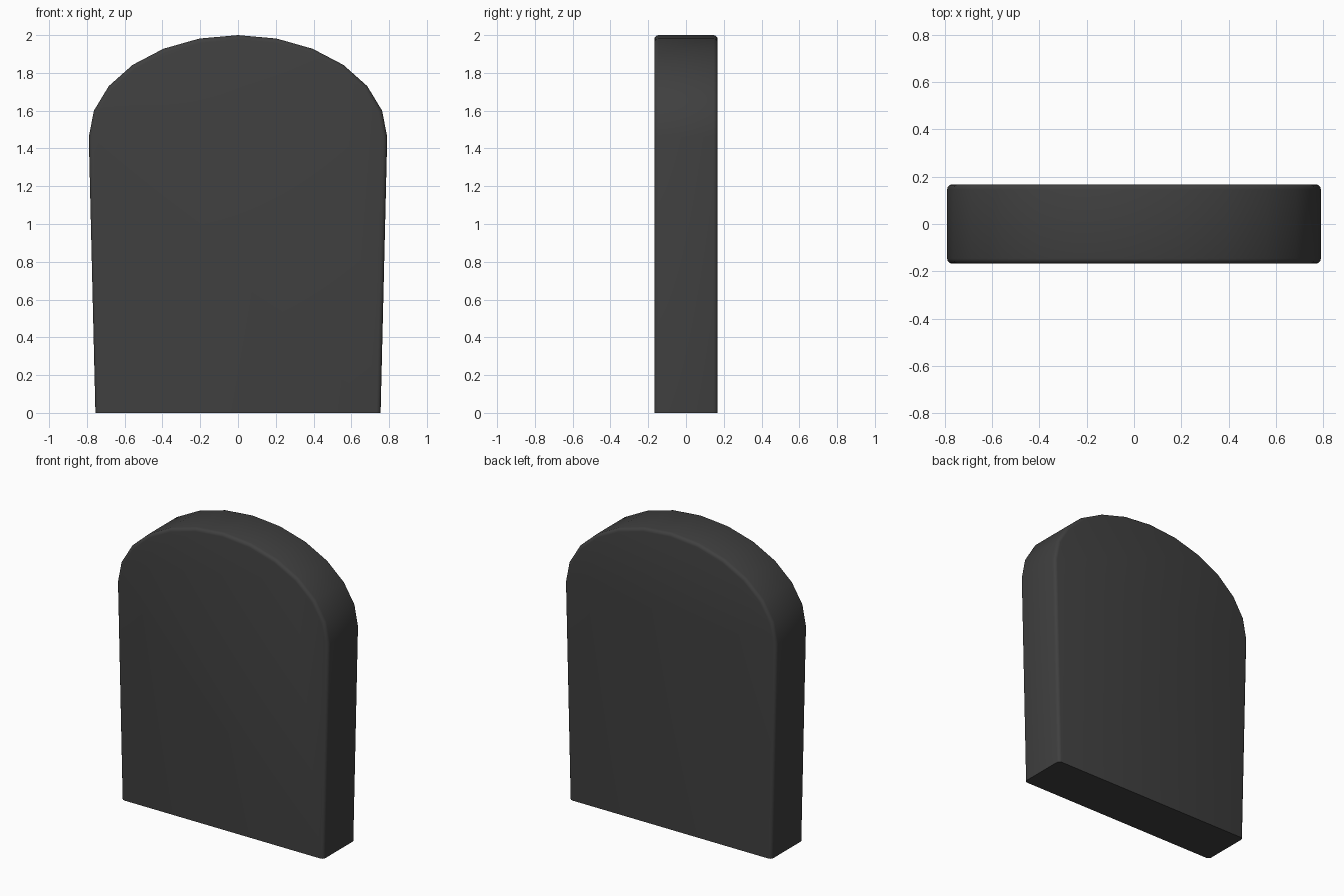
import bpy, bmesh, math

if "Cube" in bpy.data.objects:
    bpy.data.objects.remove(bpy.data.objects["Cube"])

HALF_DEPTH = 0.168

# Outline: tapered sides and a half-ellipse top in 12 steps
outline = [(-0.755, 0), (0.755, 0)]
for i in range(13):
    a = math.pi * i / 12
    outline.append((0.79 * math.cos(a), 1.46 + 0.54 * math.sin(a)))

# Slab extruded from the outline
bm = bmesh.new()
face = bm.faces.new([bm.verts.new((x, -HALF_DEPTH, z)) for x, z in outline])
ext = bmesh.ops.extrude_face_region(bm, geom=[face], use_keep_orig=True)
for v in ext["geom"]:
    if isinstance(v, bmesh.types.BMVert):
        v.co.y = HALF_DEPTH
bmesh.ops.recalc_face_normals(bm, faces=bm.faces)

# Rounded front and back rims, bottom left sharp
rim = [e for e in bm.edges
       if abs(e.verts[0].co.y - e.verts[1].co.y) < 1e-4
       and max(v.co.z for v in e.verts) > 0.01]
bmesh.ops.bevel(bm, geom=rim, offset=0.022, offset_type='OFFSET', segments=3,
                profile=0.5, affect='EDGES', clamp_overlap=True)
bmesh.ops.recalc_face_normals(bm, faces=bm.faces)

mesh = bpy.data.meshes.new("rounded_slab")
bm.to_mesh(mesh)
bm.free()
slab = bpy.data.objects.new("rounded_slab", mesh)
bpy.context.collection.objects.link(slab)

# Dark stone colour
stone = bpy.data.materials.new("dark_stone")
stone.diffuse_color = (0.05, 0.05, 0.05, 1)
stone.use_nodes = True
stone.node_tree.nodes["Principled BSDF"].inputs["Base Color"].default_value = stone.diffuse_color
mesh.materials.append(stone)

bpy.context.view_layer.objects.active = slab
slab.select_set(True)
bpy.ops.object.shade_smooth_by_angle(angle=math.radians(40))
